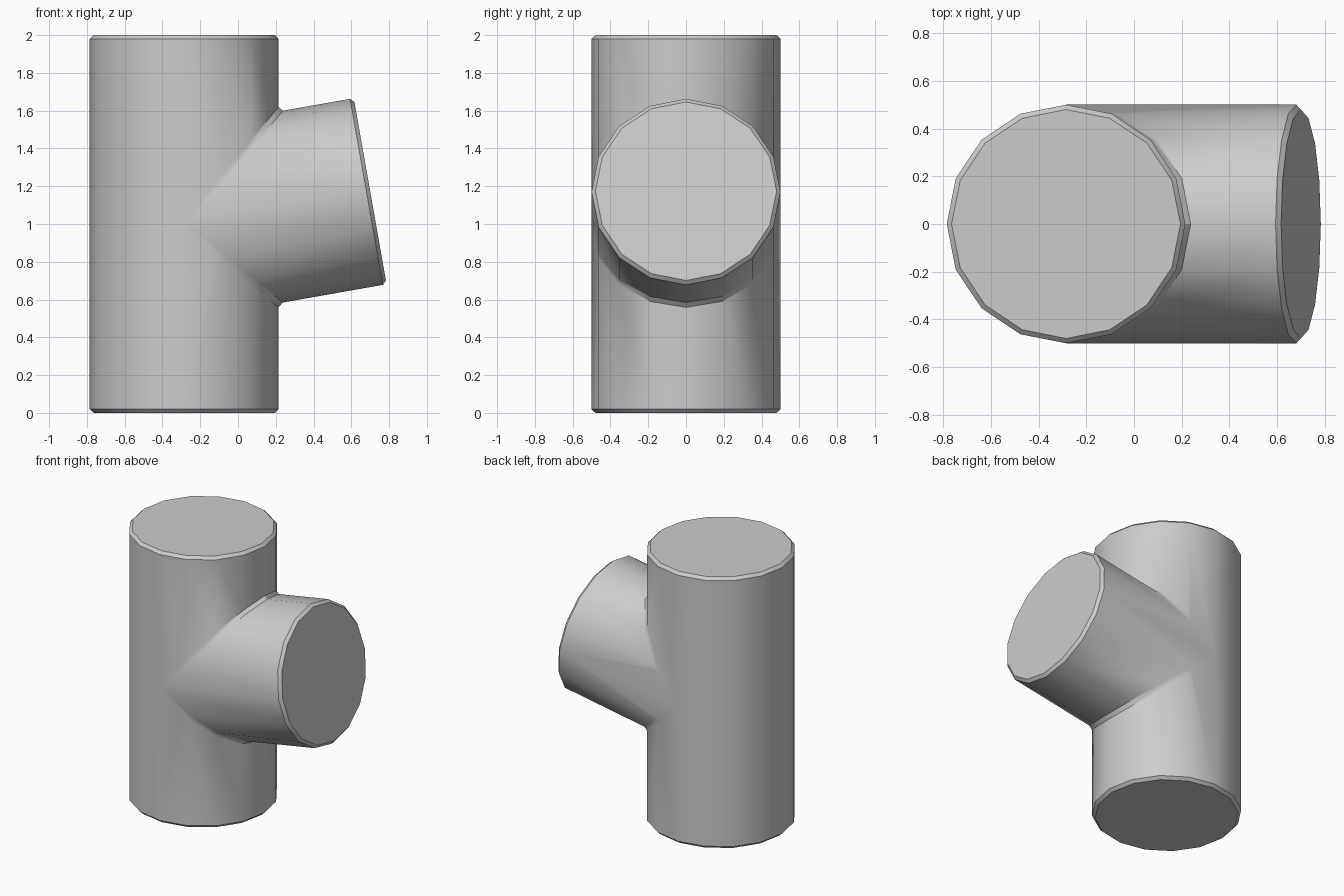
import bpy, math
from mathutils import Matrix

if "Cube" in bpy.data.objects:
    bpy.data.objects.remove(bpy.data.objects["Cube"], do_unlink=True)

RADIUS, SIDES, CHAMFER = 0.5, 16, 0.02
AXIS_X = -0.285

grey = bpy.data.materials.new("plain grey")
grey.use_nodes = True
grey.diffuse_color = (0.6, 0.6, 0.6, 1)
grey.node_tree.nodes["Principled BSDF"].inputs["Base Color"].default_value = (0.6, 0.6, 0.6, 1)


def cylinder(name, length, start, tilt=0):
    """Sixteen-sided cylinder that begins at start and leans towards +x."""
    bpy.ops.mesh.primitive_cylinder_add(vertices=SIDES, radius=RADIUS, depth=length)
    ob = bpy.context.object
    ob.name = name
    ob.data.transform(Matrix.Translation(start) @ Matrix.Rotation(tilt, 4, 'Y')
                      @ Matrix.Translation((0, 0, length / 2)))
    ob.data.materials.append(grey)
    return ob


# Upright pipe, and the side branch that leaves its middle
branch = cylinder("side_branch_cutter", 1, (AXIS_X, 0, 1), math.radians(80))
pipe = cylinder("branched_pipe", 2, (AXIS_X, 0, 0))

# Join the two into one skin
union = pipe.modifiers.new("join", 'BOOLEAN')
union.operation = 'UNION'
union.solver = 'EXACT'
union.object = branch

# Narrow chamfer on the end rims and along the joint
bevel = pipe.modifiers.new("chamfer", 'BEVEL')
bevel.width = CHAMFER
bevel.segments = 1
bevel.limit_method = 'ANGLE'
bevel.angle_limit = math.radians(30)
bevel.use_clamp_overlap = False

for mod in ("join", "chamfer"):
    bpy.ops.object.modifier_apply(modifier=mod)
bpy.data.objects.remove(branch, do_unlink=True)

bpy.ops.object.shade_smooth_by_angle(angle=math.radians(30))
